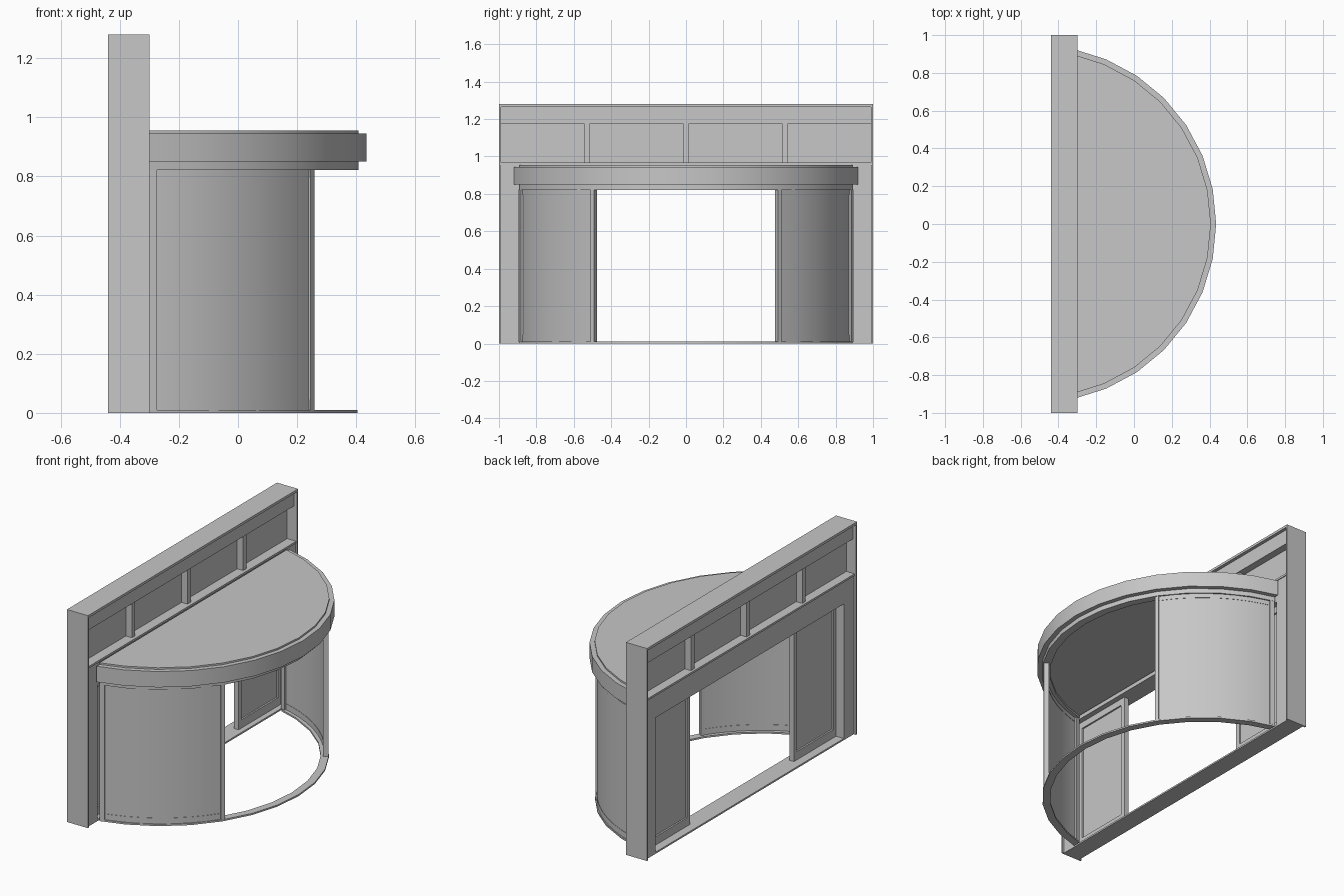
import bpy, bmesh, math

cube = bpy.data.objects.get("Cube")
if cube:
    bpy.data.objects.remove(cube, do_unlink=True)

GREY = (0.57, 0.57, 0.57, 1)
mat = bpy.data.materials.new("light grey")
mat.use_nodes = True
mat.diffuse_color = GREY
mat.node_tree.nodes["Principled BSDF"].inputs["Base Color"].default_value = GREY

FRONT = -0.30            # face of the straight wall where the drum begins
CX = -0.508              # centre of the drum
STEP = math.radians(11.25)


def finish(name, bm, smooth=False):
    bmesh.ops.recalc_face_normals(bm, faces=bm.faces)
    me = bpy.data.meshes.new(name)
    bm.to_mesh(me)
    bm.free()
    me.materials.append(mat)
    ob = bpy.data.objects.new(name, me)
    bpy.context.collection.objects.link(ob)
    if smooth:
        bpy.ops.object.select_all(action='DESELECT')
        ob.select_set(True)
        bpy.context.view_layer.objects.active = ob
        bpy.ops.object.shade_smooth_by_angle(angle=math.radians(30))
    return ob


def box(name, x, y, z):
    bm = bmesh.new()
    bmesh.ops.create_cube(bm, size=1)
    for v in bm.verts:
        for i, (lo, hi) in enumerate((x, y, z)):
            v.co[i] = lo if v.co[i] < 0 else hi
    return finish(name, bm)


def prism(name, pts, z0, z1):
    bm = bmesh.new()
    face = bm.faces.new([bm.verts.new((x, y, z0)) for x, y in pts])
    top = bmesh.ops.extrude_face_region(bm, geom=[face])["geom"]
    for v in top:
        if isinstance(v, bmesh.types.BMVert):
            v.co.z = z1
    return finish(name, bm, True)


def arc(r, a0, a1, step=STEP):
    # points at the ends and at every whole step between them
    inner = [k * step for k in range(-40, 41) if a0 + 0.01 < k * step < a1 - 0.01]
    return [(CX + r * math.cos(a), r * math.sin(a)) for a in [a0] + inner + [a1]]


def limit(r):
    return math.acos((FRONT - CX) / r)


def disc(name, r, z0, z1):
    prism(name, arc(r, -limit(r), limit(r)), z0, z1)


def half_ring(name, r0, r1, z0, z1):
    pts = arc(r1, -limit(r1), limit(r1)) + arc(r0, -limit(r0), limit(r0))[::-1]
    prism(name, pts, z0, z1)


def sector(name, r0, r1, a0, a1, z0, z1):
    pts = arc(r1, a0, a1, STEP / 2) + arc(r0, a0, a1, STEP / 2)[::-1]
    prism(name, pts, z0, z1)


# Straight wall: outer casing
for side, s in (("right", -1), ("left", 1)):
    box(side + "_end_plate", (-0.44, FRONT), sorted((s * 0.99, s)), (0, 1.28))
    box(side + "_wall_post", (-0.425, -0.31), sorted((s * 0.895, s * 0.99)), (0.01, 0.83))
box("top_plate", (-0.44, FRONT), (-0.99, 0.99), (1.265, 1.28))
box("top_rail", (-0.42, -0.32), (-0.99, 0.99), (1.175, 1.265))
box("cross_beam", (-0.425, -0.31), (-0.99, 0.99), (0.82, 0.955))
box("cross_beam_cap", (-0.43, -0.305), (-0.99, 0.99), (0.955, 0.967))
box("door_sill", (-0.425, -0.31), (-0.99, 0.99), (0, 0.01))

# Transom window with mullions
box("transom_panel", (-0.375, -0.365), (-0.99, 0.99), (0.96, 1.18))
for i, y in enumerate((-0.53, 0, 0.53)):
    box(f"mullion_{i + 1}", (-0.415, -0.325), (y - 0.016, y + 0.016), (0.96, 1.18))

# Flat sliding doors and curved side walls, one of each per side
A_IN = math.asin(0.5 / 0.908)
A_OUT = limit(0.913)
for side, s in (("right", -1), ("left", 1)):
    def span(a, b):
        return sorted((s * a, s * b))

    box(side + "_door_panel", (-0.363, -0.353), span(0.5, 0.9), (0.01, 0.82))
    for part, y, z in (("inner_stile", (0.495, 0.525), (0.01, 0.82)),
                       ("outer_stile", (0.87, 0.9), (0.01, 0.82)),
                       ("bottom_rail", (0.52, 0.88), (0.01, 0.06)),
                       ("top_rail", (0.52, 0.88), (0.78, 0.82))):
        box(f"{side}_door_{part}", (-0.373, -0.343), span(*y), z)

    sector(side + "_curved_panel", 0.889, 0.903, *span(A_IN, A_OUT), 0.01, 0.825)
    sector(side + "_curved_bottom_rail", 0.887, 0.905, *span(A_IN, A_OUT), 0.01, 0.045)
    sector(side + "_curved_top_rail", 0.887, 0.905, *span(A_IN, A_OUT), 0.795, 0.825)
    sector(side + "_front_post", 0.882, 0.911, *span(A_IN - 0.012, A_IN + 0.013), 0.01, 0.825)
    sector(side + "_wall_side_post", 0.875, 0.913, *span(A_OUT - 0.03, A_OUT), 0.01, 0.825)

# Floor track, ceiling track and canopy
half_ring("floor_track", 0.868, 0.913, 0, 0.01)
half_ring("ceiling_track", 0.868, 0.915, 0.822, 0.84)
disc("canopy_ceiling", 0.915, 0.835, 0.955)
half_ring("canopy_rim", 0.90, 0.943, 0.85, 0.945)
